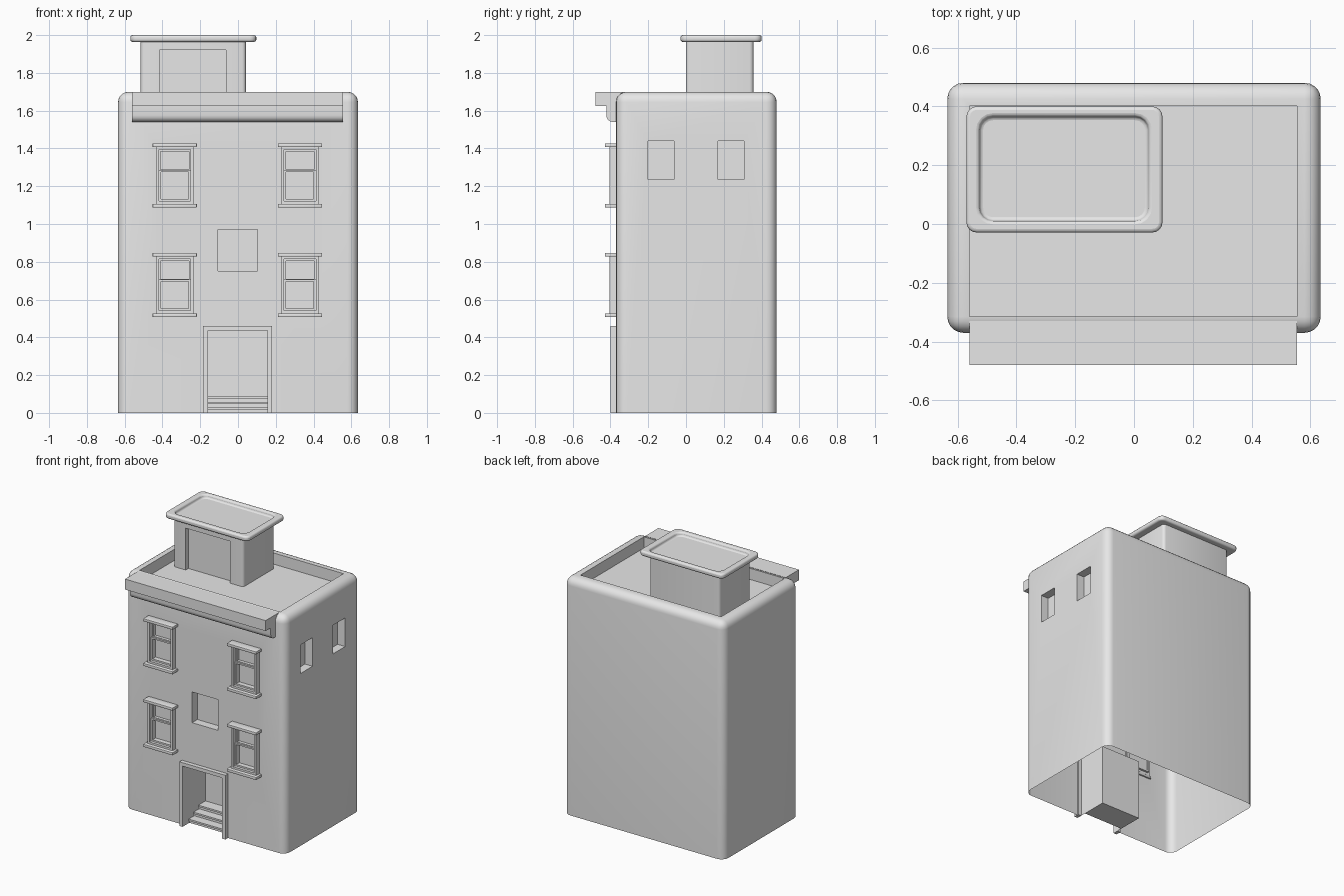
import bpy, bmesh, math
from mathutils import Vector, Matrix

if "Cube" in bpy.data.objects:
    bpy.data.objects.remove(bpy.data.objects["Cube"])

grey = bpy.data.materials.new("plain_grey")
grey.use_nodes = True
grey.diffuse_color = (0.8, 0.8, 0.8, 1)
grey.node_tree.nodes["Principled BSDF"].inputs["Base Color"].default_value = (0.8, 0.8, 0.8, 1)


def add_box(bm, x, y, z, bevel=0, segments=3, edges=None):
    """Box between (min, max) pairs; edges picks which edges are rounded."""
    part = bmesh.new()
    bmesh.ops.create_cube(part, size=1)
    for v in part.verts:
        v.co = Vector(r[0] if c < 0 else r[1] for r, c in zip((x, y, z), v.co))
    if bevel:
        chosen = [e for e in part.edges if edges is None or edges(e)]
        bmesh.ops.bevel(part, geom=chosen, offset=bevel, segments=segments,
                        profile=0.5, affect='EDGES', clamp_overlap=True)
    mesh = bpy.data.meshes.new("part")
    part.to_mesh(mesh)
    part.free()
    bm.from_mesh(mesh)
    bpy.data.meshes.remove(mesh)


def finish(name, bm):
    bmesh.ops.recalc_face_normals(bm, faces=bm.faces)
    mesh = bpy.data.meshes.new(name)
    bm.to_mesh(mesh)
    bm.free()
    mesh.materials.append(grey)
    obj = bpy.data.objects.new(name, mesh)
    bpy.context.collection.objects.link(obj)
    return obj


def smooth(obj):
    bpy.ops.object.select_all(action='DESELECT')
    obj.select_set(True)
    bpy.context.view_layer.objects.active = obj
    bpy.ops.object.shade_smooth_by_angle(angle=math.radians(35))


def box(name, x, y, z, **kw):
    bm = bmesh.new()
    add_box(bm, x, y, z, **kw)
    return finish(name, bm)


def carve(obj, cutter_bm):
    cutter = finish("cutter", cutter_bm)
    cutter.hide_render = True
    mod = obj.modifiers.new("carve", 'BOOLEAN')
    mod.operation = 'DIFFERENCE'
    mod.solver = 'EXACT'
    mod.object = cutter
    bpy.context.view_layer.objects.active = obj
    bpy.ops.object.modifier_apply(modifier=mod.name)
    bpy.data.objects.remove(cutter)


def upright(e):
    return abs(e.verts[0].co.z - e.verts[1].co.z) > 0.01


FRONT = -0.37
window_spots = [(x, z) for x in (-0.335, 0.328) for z in (0.51, 1.09)]

# Building shell: rounded block with roof well, niches and doorway carved out
shell = box("building_shell", (-0.635, 0.635), (FRONT, 0.48), (0, 1.70), bevel=0.055, segments=5,
            edges=lambda e: max(v.co.z for v in e.verts) > 1)
cut = bmesh.new()
add_box(cut, (-0.56, 0.555), (-0.315, 0.402), (1.62, 1.9))
add_box(cut, (-0.16, 0.155), (-0.5, -0.14), (-0.1, 0.435))
add_box(cut, (-0.105, 0.102), (-0.5, -0.31), (0.75, 0.97))
for y in (-0.132, 0.238):
    add_box(cut, (0.575, 0.8), (y - 0.069, y + 0.069), (1.235, 1.44))
for x, z in window_spots:
    add_box(cut, (x - 0.085, x + 0.085), (-0.5, -0.35), (z + 0.035, z + 0.305))
carve(shell, cut)

# The underside is open
bm = bmesh.new()
bm.from_mesh(shell.data)
under = [f for f in bm.faces if all(v.co.z < 0.001 for v in f.verts)]
bmesh.ops.delete(bm, geom=under, context='FACES')
bm.to_mesh(shell.data)
bm.free()
smooth(shell)

# Cornice: square top moulding over a rounded lower moulding, as one profile
profile = [(-0.33, 1.70), (-0.48, 1.70), (-0.48, 1.625), (-0.422, 1.625)]
for i in range(5):
    a = math.pi / 2 * i / 4
    profile.append((-0.387 - 0.035 * math.cos(a), 1.575 - 0.035 * math.sin(a)))
profile.append((-0.35, 1.54))
profile.append((-0.35, 1.66))
bm = bmesh.new()
face = bm.faces.new([bm.verts.new((-0.56, y, z)) for y, z in profile])
ext = bmesh.ops.extrude_face_region(bm, geom=[face], use_keep_orig=True)
bmesh.ops.translate(bm, vec=(1.115, 0, 0),
                    verts=[g for g in ext["geom"] if isinstance(g, bmesh.types.BMVert)])
smooth(finish("cornice", bm))


def frame(bm, x, z, y, w):
    """Four bars of width w just inside the given rectangle."""
    add_box(bm, (x[0], x[0] + w), y, z)
    add_box(bm, (x[1] - w, x[1]), y, z)
    for low in (z[0], z[1] - w):
        add_box(bm, (x[0] + w, x[1] - w), y, (low, low + w))


# Sash windows
for n, (x, z) in enumerate(window_spots, 1):
    bm = bmesh.new()
    frame(bm, (x - 0.1, x + 0.1), (z + 0.015, z + 0.32), (-0.405, -0.36), 0.016)
    finish(f"window_frame_{n}", bm)
    bm = bmesh.new()
    frame(bm, (x - 0.084, x + 0.084), (z + 0.19, z + 0.304), (-0.372, -0.345), 0.009)
    frame(bm, (x - 0.084, x + 0.084), (z + 0.031, z + 0.196), (-0.385, -0.345), 0.011)
    finish(f"window_sashes_{n}", bm)
    for name, low in (("sill", -0.003), ("header", 0.317)):
        smooth(box(f"window_{name}_{n}", (x - 0.117, x + 0.117), (-0.43, -0.36),
                   (z + low, z + low + 0.02), bevel=0.003, segments=2))

# Door surround and entrance steps
bm = bmesh.new()
for a, b in ((-0.185, -0.16), (0.155, 0.18)):
    add_box(bm, (a, b), (-0.40, -0.36), (0, 0.46))
add_box(bm, (-0.16, 0.155), (-0.40, -0.36), (0.435, 0.46))
finish("door_surround", bm)
bm = bmesh.new()
for i in range(3):
    y, z = -0.33 + 0.055 * i, 0.029 * i
    add_box(bm, (-0.16, 0.155), (y + 0.008, -0.14), (z, z + 0.017))
    add_box(bm, (-0.16, 0.155), (y, -0.14), (z + 0.017, z + 0.029))
finish("entrance_steps", bm)

# Rooftop hut with a shallow front recess
hut = box("roof_hut", (-0.515, 0.042), (0.0, 0.357), (1.61, 1.972), bevel=0.02, edges=upright)
cut = bmesh.new()
add_box(cut, (-0.415, -0.063), (-0.1, 0.03), (1.5, 1.92))
carve(hut, cut)
smooth(hut)

# Hut cap: rounded slab with a sunken top
cap = box("hut_cap", (-0.57, 0.097), (-0.029, 0.40), (1.964, 2.0), bevel=0.035, segments=4,
          edges=upright)
cut = bmesh.new()
add_box(cut, (-0.525, 0.049), (0.011, 0.365), (1.974, 2.1), bevel=0.045, segments=4, edges=upright)
carve(cap, cut)
rim = cap.modifiers.new("rounded_rim", 'BEVEL')
rim.width = 0.012
rim.segments = 3
rim.limit_method = 'ANGLE'
rim.angle_limit = math.radians(60)
smooth(cap)
